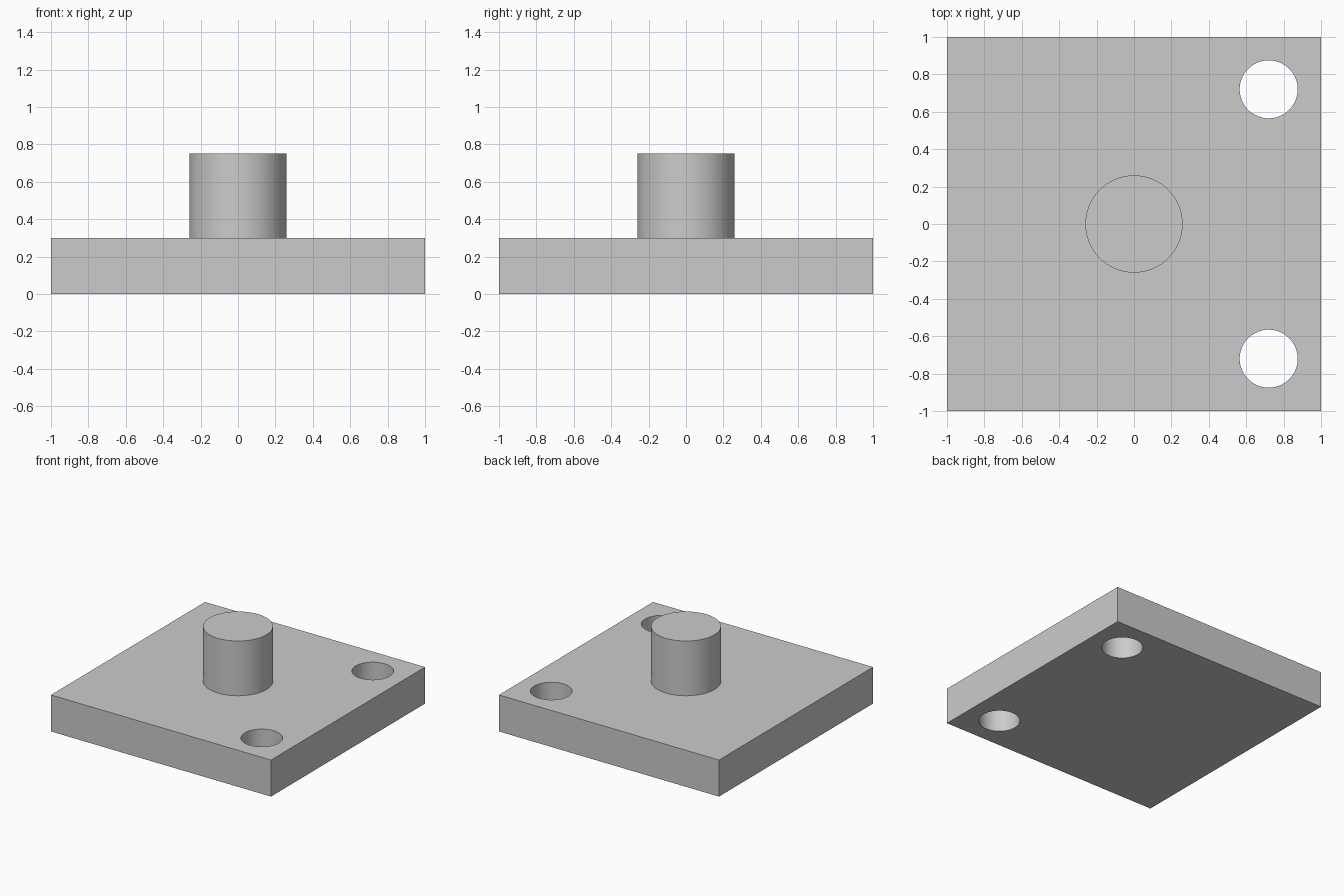
import bpy
import math

cube = bpy.data.objects.get("Cube")
if cube:
    bpy.data.objects.remove(cube, do_unlink=True)

PLATE_H = 0.3
TOP = 0.75
HOLE_POS = 0.72

grey = bpy.data.materials.new("plain_grey")
grey.use_nodes = True
colour = (0.6, 0.6, 0.6, 1)
grey.diffuse_color = colour
grey.node_tree.nodes["Principled BSDF"].inputs["Base Color"].default_value = colour


def finish(name):
    obj = bpy.context.object
    obj.name = name
    obj.data.materials.append(grey)
    return obj


def cylinder(name, radius, x, y, z0, z1):
    bpy.ops.mesh.primitive_cylinder_add(
        vertices=96, radius=radius, depth=z1 - z0, location=(x, y, (z0 + z1) / 2))
    return finish(name)


def smooth(obj):
    bpy.ops.object.select_all(action='DESELECT')
    obj.select_set(True)
    bpy.context.view_layer.objects.active = obj
    bpy.ops.object.shade_smooth_by_angle(angle=math.radians(30))


# Square base plate
bpy.ops.mesh.primitive_cube_add(size=1, location=(0, 0, PLATE_H / 2))
bpy.context.object.scale = (2, 2, PLATE_H)
bpy.ops.object.transform_apply(location=False, rotation=False, scale=True)
plate = finish("base_plate")

# Two through holes along the left edge
for side in (-1, 1):
    cutter = cylinder("hole_cutter", 0.155, HOLE_POS, side * HOLE_POS, -0.1, PLATE_H + 0.1)
    cutter.hide_render = True
    mod = plate.modifiers.new("hole", 'BOOLEAN')
    mod.operation = 'DIFFERENCE'
    mod.solver = 'EXACT'
    mod.object = cutter
    bpy.context.view_layer.objects.active = plate
    bpy.ops.object.modifier_apply(modifier=mod.name)
    bpy.data.objects.remove(cutter, do_unlink=True)
smooth(plate)

# Central round boss
smooth(cylinder("centre_boss", 0.26, 0, 0, PLATE_H, TOP))
